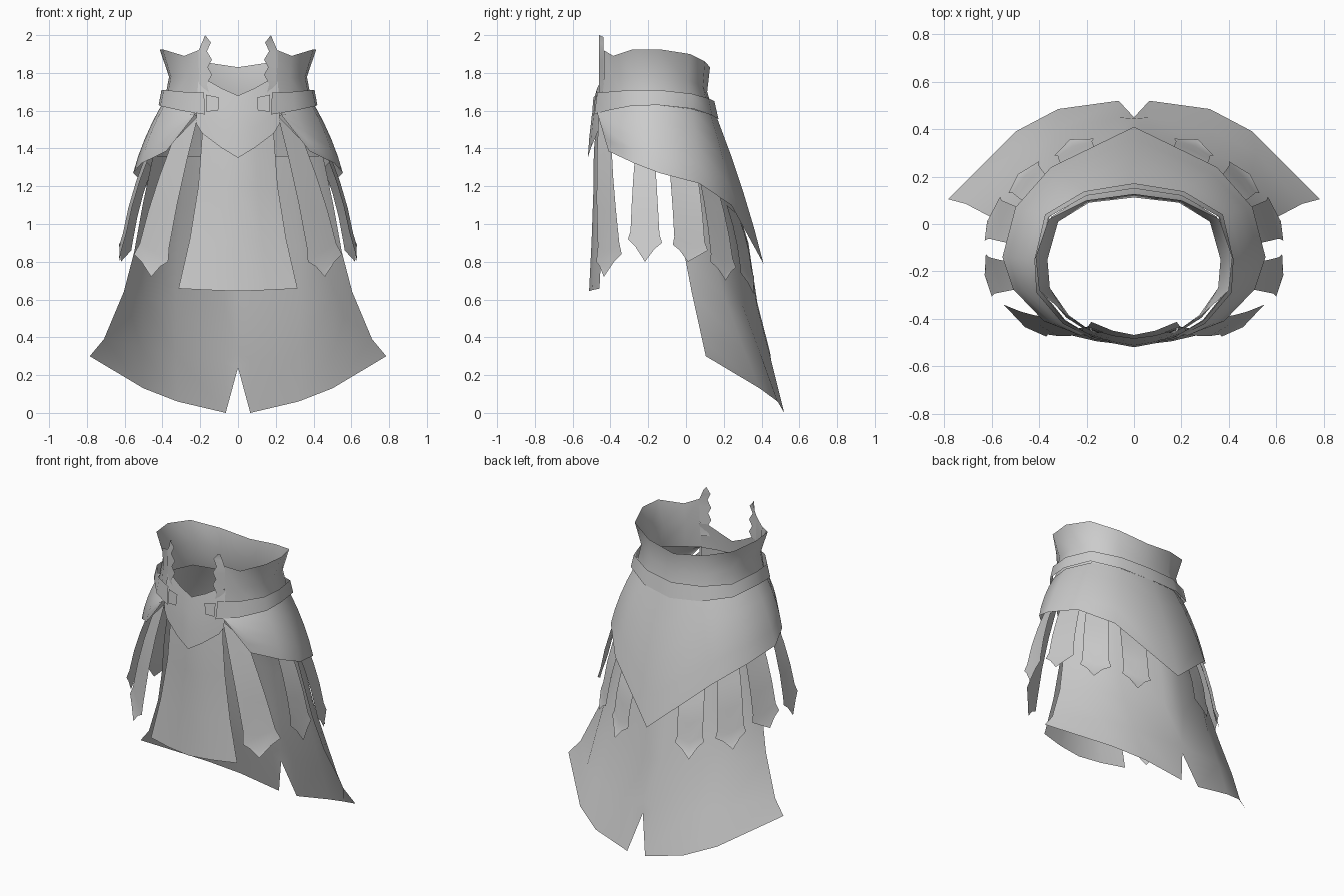
import bpy, bmesh
from mathutils import Vector

cube = bpy.data.objects.get("Cube")
if cube:
    bpy.data.objects.remove(cube, do_unlink=True)

grey = bpy.data.materials.new("plain grey")
grey.use_nodes = True
grey.diffuse_color = (0.6, 0.6, 0.6, 1)
grey.node_tree.nodes["Principled BSDF"].inputs["Base Color"].default_value = (0.6, 0.6, 0.6, 1)

AXIS = Vector((0, -0.17, 0))


def sheet(name, rows):
    """Mirrored open cloth sheet from rows of points on the +x side, facing outward."""
    bm = bmesh.new()
    grid = [[bm.verts.new(p) for p in row] for row in rows]
    for a, b in zip(grid, grid[1:]):
        for i in range(len(a) - 1):
            bm.faces.new((a[i], a[i + 1], b[i + 1], b[i]))
    bm.normal_update()
    outward = 0
    for f in bm.faces:
        d = f.calc_center_median() - AXIS
        d.z = 0
        outward += f.normal.dot(d) * f.calc_area()
    if outward < 0:
        bmesh.ops.reverse_faces(bm, faces=bm.faces[:])
    for f in bm.faces:
        f.smooth = True
    mesh = bpy.data.meshes.new(name)
    bm.to_mesh(mesh)
    bm.free()
    mesh.materials.append(grey)
    obj = bpy.data.objects.new(name, mesh)
    bpy.context.collection.objects.link(obj)
    mod = obj.modifiers.new("Mirror", 'MIRROR')
    mod.merge_threshold = 0.002
    return obj


def blend(top, bottom, steps, bulge):
    """Rows between two edges, pushed outward in the middle."""
    rows = []
    for s in range(steps + 1):
        t = s / steps
        row = []
        for a, b in zip(top, bottom):
            p = Vector(a).lerp(Vector(b), t)
            out = p - AXIS
            out.z = 0
            push = out.normalized() * bulge * 4 * t * (1 - t)
            if abs(p.x) < 0.001:
                push.x = 0
            row.append(p + push)
        rows.append(row)
    return rows


# Flared waist collar, front to back
sheet("waist_collar", [
    [(.21, -.435, 1.92), (.285, -.385, 1.89), (.40, -.28, 1.925), (.415, -.14, 1.925),
     (.36, .02, 1.90), (.20, .10, 1.86), (0, .127, 1.83)],
    [(.205, -.435, 1.77), (.275, -.385, 1.77), (.355, -.27, 1.78), (.365, -.15, 1.78),
     (.32, .01, 1.76), (.19, .09, 1.73), (0, .112, 1.70)],
    [(.20, -.45, 1.60), (.285, -.395, 1.60), (.385, -.28, 1.62), (.395, -.15, 1.62),
     (.35, .03, 1.60), (.20, .125, 1.57), (0, .155, 1.56)],
])

# Jagged fins on the collar's front edges
inner = [(.174, 2.0), (.143, 1.96), (.165, 1.915), (.138, 1.87), (.16, 1.83),
         (.138, 1.79), (.165, 1.74), (.15, 1.68)]
outer = [(.178, 1.99), (.195, 1.95), (.21, 1.915), (.21, 1.87), (.208, 1.83),
         (.206, 1.79), (.205, 1.74), (.20, 1.68)]
sheet("collar_fin", [[(x, -.46, z), (u, -.437, w)] for (x, z), (u, w) in zip(inner, outer)])

# Belt and its front end plates
sheet("belt", [
    [(.18, -.47, 1.695), (.29, -.41, 1.70), (.393, -.285, 1.71), (.405, -.15, 1.71),
     (.36, .03, 1.69), (.20, .12, 1.665), (0, .15, 1.65)],
    [(.175, -.485, 1.58), (.30, -.42, 1.60), (.412, -.29, 1.625), (.42, -.15, 1.63),
     (.375, .04, 1.61), (.21, .138, 1.575), (0, .172, 1.555)],
])
sheet("belt_end_plate", [
    [(.10, -.49, 1.67), (.17, -.478, 1.685)],
    [(.105, -.496, 1.60), (.17, -.486, 1.595)],
])

# Pointed bodice plate
sheet("bodice_plate", blend(
    [(0, -.482, 1.68), (.09, -.47, 1.72), (.16, -.45, 1.76), (.21, -.432, 1.76)],
    [(0, -.52, 1.35), (.09, -.503, 1.405), (.19, -.47, 1.48), (.22, -.455, 1.53)], 3, .005))

# Long front panel
panel = [(.18, 1.62, -.468), (.195, 1.40, -.488), (.21, 1.20, -.49),
         (.255, .92, -.50), (.315, .658, -.513)]
sheet("front_panel", [[(0, y, z - .014), (x * .5, y + .018, z - .008), (x, y + .055, z)]
                      for x, z, y in panel])

# Hip overskirt with a back point
sheet("overskirt", blend(
    [(.20, -.46, 1.60), (.29, -.405, 1.61), (.39, -.28, 1.63), (.405, -.15, 1.63),
     (.357, .03, 1.61), (.20, .13, 1.58), (0, .165, 1.56)],
    [(.235, -.458, 1.57), (.38, -.41, 1.385), (.51, -.275, 1.322), (.555, -.14, 1.27),
     (.50, .07, 1.215), (.35, .24, 1.10), (0, .41, .79)], 4, .014))

# Hanging pointed straps: top corners, bottom corners, tip
straps = [
    ((.35, -.395, 1.43), (.212, -.463, 1.57), (.55, -.34, .84), (.37, -.475, .80), (.46, -.435, .72)),
    ((.47, -.27, 1.36), (.49, -.165, 1.36), (.60, -.307, .92), (.625, -.127, .90), (.63, -.217, .80)),
    ((.485, -.09, 1.33), (.455, .055, 1.30), (.63, -.07, .89), (.565, .115, .86), (.62, .01, .80)),
    ((.43, .07, 1.25), (.34, .165, 1.20), (.53, .13, .80), (.40, .265, .77), (.49, .21, .70)),
    ((.29, .215, 1.10), (.15, .275, 1.05), (.335, .29, .74), (.17, .36, .72), (.27, .357, .63)),
]
for n, (tl, tr, bl, br, tip) in enumerate(straps, 1):
    tl, tr, bl, br, tip = map(Vector, (tl, tr, bl, br, tip))
    top = [tl, (tl + tr) / 2, tr]
    shoulder = (bl + br) / 2
    low = [bl.lerp(shoulder, .12), shoulder.lerp(tip, .4), br.lerp(shoulder, .12)]
    for p, q in zip(low, top):
        p += (q - p) * .1
    rows = blend(top, low, 3, .012)
    rows.append([bl, tip.lerp(shoulder, .35), br])
    rows.append([bl.lerp(tip, .45) + Vector((0, 0, .012)), tip,
                 br.lerp(tip, .45) + Vector((0, 0, .012))])
    sheet(f"strap_{n}", rows)

# Long back skirt, open at the front and notched at the back
sheet("back_skirt", [
    [(.45, -.08, 1.36), (.395, .04, 1.36), (.28, .13, 1.36), (.07, .195, 1.36), (0, .20, 1.36)],
    [(.505, -.05, 1.10), (.435, .08, 1.10), (.30, .18, 1.10), (.07, .265, 1.10), (0, .27, 1.10)],
    [(.55, -.01, .85), (.46, .13, .87), (.32, .225, .89), (.07, .325, .90), (0, .33, .90)],
    [(.605, .03, .64), (.495, .21, .60), (.33, .295, .58), (.07, .375, .57), (0, .378, .58)],
    [(.71, .085, .39), (.515, .30, .35), (.33, .395, .31), (.067, .45, .28), (0, .445, .32)],
    [(.785, .105, .30), (.50, .39, .13), (.32, .485, .06), (.065, .52, 0), (0, .45, .24)],
])
